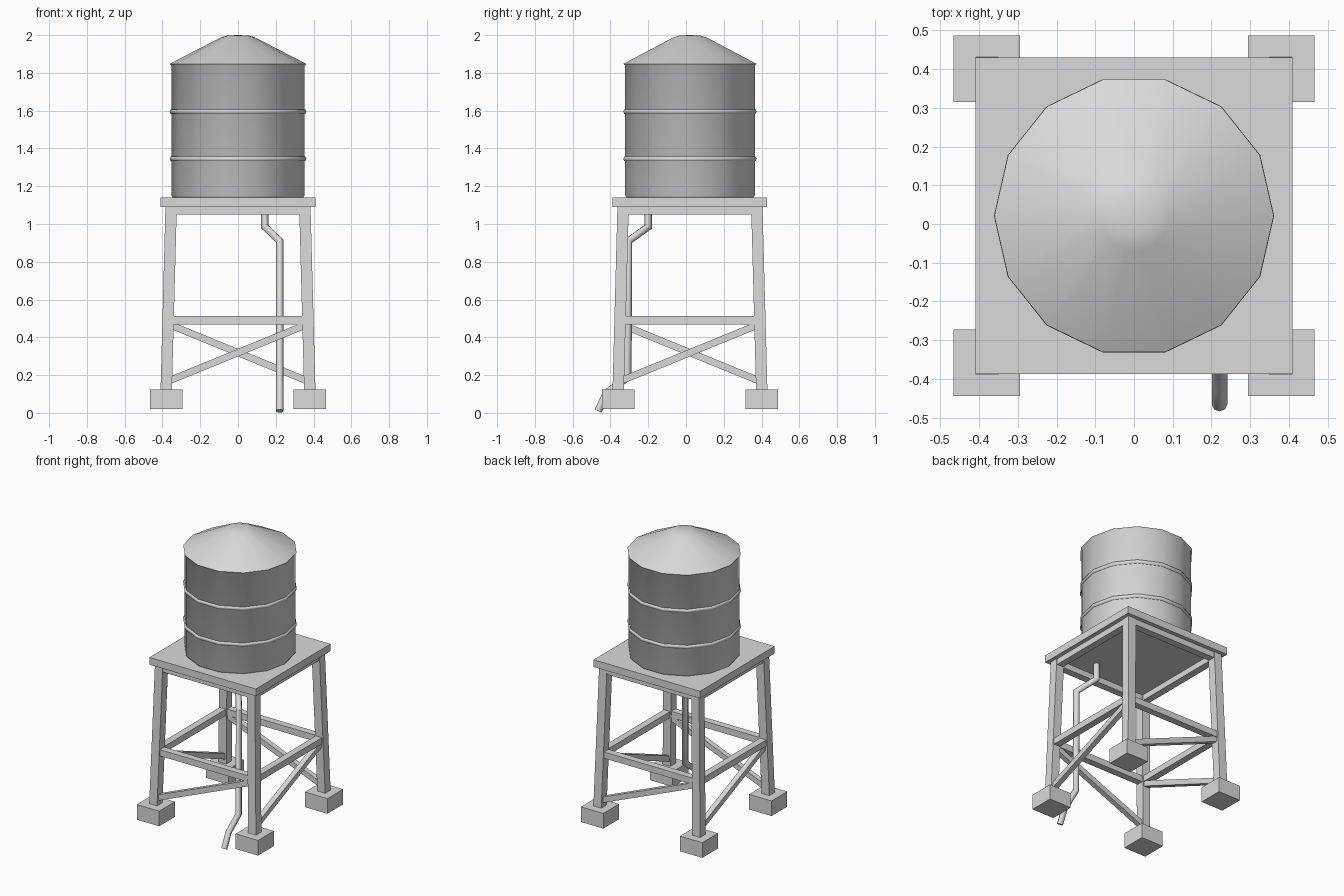
import bpy, bmesh
from math import pi, radians, cos, sin
from mathutils import Vector, Matrix

if "Cube" in bpy.data.objects:
    bpy.data.objects.remove(bpy.data.objects["Cube"], do_unlink=True)

CY = 0.021   # the tower sits slightly behind the centre, the spout reaches forward
SIDES = 14

grey = bpy.data.materials.new("light_grey")
grey.use_nodes = True
colour = (0.7, 0.7, 0.7, 1)
grey.diffuse_color = colour
grey.node_tree.nodes["Principled BSDF"].inputs["Base Color"].default_value = colour


def finish(name, bm, smooth=None):
    bmesh.ops.recalc_face_normals(bm, faces=bm.faces)
    mesh = bpy.data.meshes.new(name)
    bm.to_mesh(mesh)
    bm.free()
    obj = bpy.data.objects.new(name, mesh)
    bpy.context.collection.objects.link(obj)
    mesh.materials.append(grey)
    if smooth:
        bpy.ops.object.select_all(action="DESELECT")
        obj.select_set(True)
        bpy.context.view_layer.objects.active = obj
        bpy.ops.object.shade_smooth_by_angle(angle=radians(smooth))
    return obj


def bar(name, a, b, half_u, half_v, turn=0):
    """Straight bar from a to b, its ends spanned by two half vectors."""
    bm = bmesh.new()
    u, v = Vector(half_u), Vector(half_v)
    ends = [[bm.verts.new(Vector(p) + i * u + j * v)
             for i, j in ((-1, -1), (1, -1), (1, 1), (-1, 1))] for p in (a, b)]
    for ring in ends:
        bm.faces.new(ring)
    for k in range(4):
        n = (k + 1) % 4
        bm.faces.new((ends[0][k], ends[0][n], ends[1][n], ends[1][k]))
    bm.transform(Matrix.Translation((0, CY, 0)) @ Matrix.Rotation(turn * pi / 2, 4, "Z"))
    return finish(name, bm)


def lathe(name, profile, smooth):
    """Turn a profile of (radius, height) about the tank axis."""
    bm = bmesh.new()
    verts = [bm.verts.new((r, 0, z)) for r, z in profile]
    edges = [bm.edges.new(pair) for pair in zip(verts, verts[1:])]
    bmesh.ops.spin(bm, geom=verts + edges, cent=(0, 0, 0), axis=(0, 0, 1),
                   angle=2 * pi, steps=SIDES, use_duplicate=False)
    bmesh.ops.remove_doubles(bm, verts=bm.verts, dist=0.0005)
    bm.transform(Matrix.Translation((0, CY, 0)))
    return finish(name, bm, smooth)


# Tank with a low conical roof and a thin eave
lathe("tank", [(0, 2.0), (0.055, 1.998), (0.09, 1.988), (0.361, 1.848),
               (0.353, 1.840), (0.353, 1.152), (0.344, 1.139)], 60)

# Rounded hoops round the tank
for label, z in (("lower", 1.345), ("upper", 1.595)):
    loop = [(0.351 + 0.011 * cos(k * pi / 3), z + 0.014 * sin(k * pi / 3)) for k in range(7)]
    lathe(label + "_hoop", loop, 70)

# Platform
bar("platform", (0, 0, 1.09), (0, 0, 1.14), (0.409, 0, 0), (0, 0.409, 0))

# Each side has a leg, foot, rim beam, cross beam and one diagonal brace
for turn, side in enumerate(("front", "left", "back", "right")):
    bar(side + "_leg", (-0.38, -0.38, 0.12), (-0.354, -0.354, 1.09),
        (0.03, 0, 0), (0, 0.03, 0), turn)
    bar(side + "_foot", (-0.38, -0.38, 0.02), (-0.38, -0.38, 0.125),
        (0.086, 0, 0), (0, 0.086, 0), turn)
    bar(side + "_rim_beam", (-0.34, -0.355, 1.07), (0.34, -0.355, 1.07),
        (0, 0.025, 0), (0, 0, 0.021), turn)
    bar(side + "_cross_beam", (-0.35, -0.369, 0.49), (0.35, -0.369, 0.49),
        (0, 0.024, 0), (0, 0, 0.022), turn)
    bar(side + "_brace", (-0.36, -0.376, 0.172), (0.35, -0.369, 0.462),
        (0, 0.018, 0), (0, 0, 0.02), turn)

# Drain pipe: mitred rings swept along a bent path
path = [Vector(p) for p in ((0.142, -0.2, 1.1), (0.142, -0.2, 0.985), (0.221, -0.305, 0.91),
                            (0.221, -0.308, 0.19), (0.221, -0.42, 0.105), (0.221, -0.466, 0.01))]
bm = bmesh.new()
rings = []
for i, point in enumerate(path):
    before = (point - path[max(i - 1, 0)]).normalized()
    after = (path[min(i + 1, len(path) - 1)] - point).normalized()
    plane = (before + after).normalized()
    along = before if i else after
    if not rings:
        start = [Vector((0.02 * cos(k * pi / 4), 0.02 * sin(k * pi / 4), 0)) + point
                 for k in range(8)]
    else:
        start = [v.co + along * ((point - v.co).dot(plane) / along.dot(plane))
                 for v in rings[-1]]
    rings.append([bm.verts.new(co) for co in start])
for low, high in zip(rings, rings[1:]):
    for k in range(8):
        n = (k + 1) % 8
        bm.faces.new((low[k], low[n], high[n], high[k]))
bm.faces.new(rings[0])
bm.faces.new(rings[-1])
finish("drain_pipe", bm, 50)
